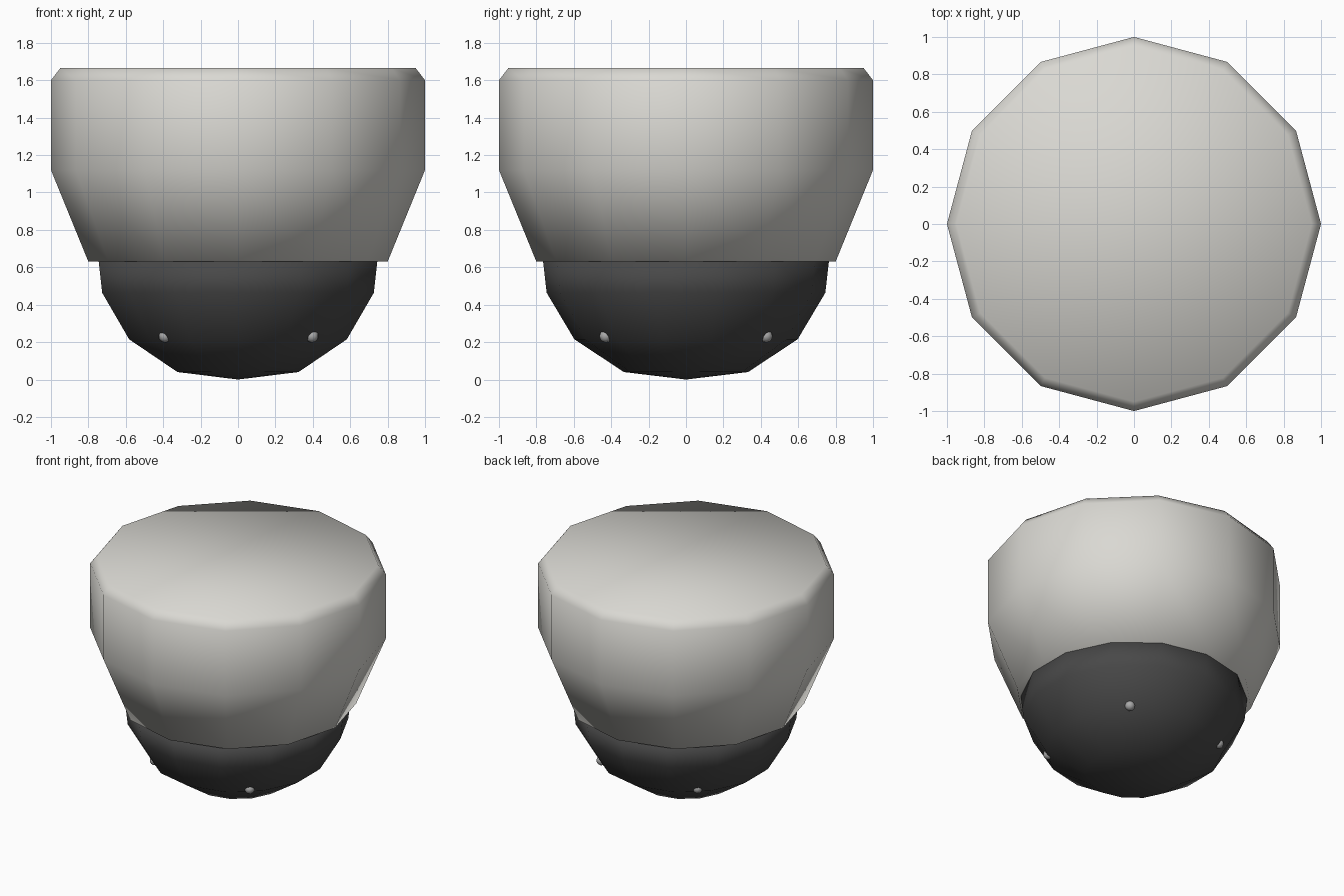
import bpy, bmesh, math
from mathutils import Vector

if "Cube" in bpy.data.objects:
    bpy.data.objects.remove(bpy.data.objects["Cube"])


def material(name, rgb):
    m = bpy.data.materials.new(name)
    m.diffuse_color = (*rgb, 1)
    m.use_nodes = True
    m.node_tree.nodes["Principled BSDF"].inputs["Base Color"].default_value = m.diffuse_color
    return m


WHITE = material("warm_white", (0.70, 0.69, 0.65))
BLACK = material("smoked_black", (0.065, 0.065, 0.065))
GREY = material("lens_grey", (0.40, 0.40, 0.40))


def finish(name, bm, mat):
    me = bpy.data.meshes.new(name)
    bmesh.ops.recalc_face_normals(bm, faces=bm.faces[:])
    for f in bm.faces:
        f.smooth = True
    bm.to_mesh(me)
    bm.free()
    me.materials.append(mat)
    ob = bpy.data.objects.new(name, me)
    bpy.context.collection.objects.link(ob)
    return ob


def lathe(name, profile, sides, mat):
    """Faceted turned body, one corner on +y, capped at both ends."""
    bm = bmesh.new()
    rings = []
    for r, z in profile:
        if r == 0:
            rings.append([bm.verts.new((0, 0, z))] * sides)
            continue
        rings.append([bm.verts.new((r * math.sin(2 * math.pi * i / sides),
                                    r * math.cos(2 * math.pi * i / sides), z))
                      for i in range(sides)])
    for a, b in zip(rings, rings[1:]):
        for i in range(sides):
            j = (i + 1) % sides
            quad = list(dict.fromkeys((a[i], a[j], b[j], b[i])))
            bm.faces.new(quad)
    for ring in (rings[0], rings[-1]):
        if ring[0] is not ring[1]:
            bm.faces.new(ring)
    return finish(name, bm, mat)


# twelve-sided housing with tapered foot and chamfered top
lathe("housing", [(0.80, 0.63), (1.0, 1.12), (1.0, 1.60), (0.95, 1.665)], 12, WHITE)

# fourteen-sided dark dome cover below
lathe("dome_cover", [(0, 0), (0.332, 0.04), (0.597, 0.215), (0.745, 0.464), (0.765, 0.64)],
      14, BLACK)

# inner studs just breaking through the dome
for sx in (-1, 1):
    for sy in (-1, 1):
        bm = bmesh.new()
        bmesh.ops.create_icosphere(bm, subdivisions=2, radius=0.035)
        k = 0.408 if sx > 0 else 0.402
        bmesh.ops.translate(bm, verts=bm.verts[:], vec=Vector((sx * k * 0.97, sy * k * 1.05, 0.232)))
        finish("inner_stud", bm, GREY)
